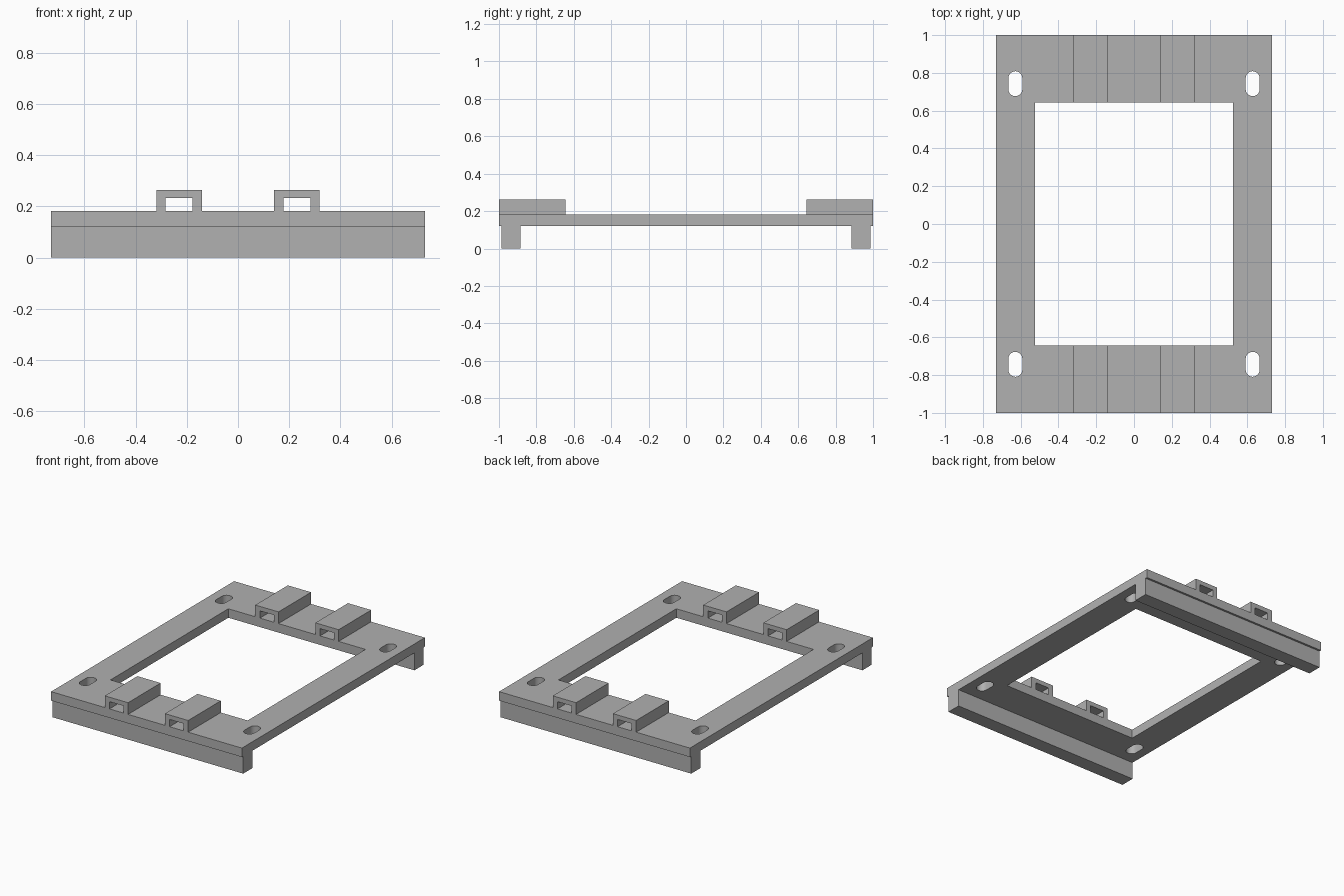
import bpy, bmesh, math
from mathutils import Vector

if "Cube" in bpy.data.objects:
    bpy.data.objects.remove(bpy.data.objects["Cube"])

grey = bpy.data.materials.new("plain grey")
grey.diffuse_color = (0.44, 0.44, 0.44, 1)
grey.use_nodes = True
grey.node_tree.nodes["Principled BSDF"].inputs["Base Color"].default_value = grey.diffuse_color


def extruded(name, loops, to_3d, depth):
    """Fill closed 2D outlines (later ones are holes) and extrude by a vector."""
    bm = bmesh.new()
    edges = []
    for loop in loops:
        vs = [bm.verts.new(to_3d(a, b)) for a, b in loop]
        edges += [bm.edges.new((vs[i - 1], vs[i])) for i in range(len(vs))]
    bmesh.ops.triangle_fill(bm, edges=edges, use_beauty=True, use_dissolve=False)
    out = bmesh.ops.extrude_face_region(bm, geom=bm.faces[:], use_keep_orig=True)
    bmesh.ops.translate(bm, vec=Vector(depth),
                        verts=[g for g in out["geom"] if isinstance(g, bmesh.types.BMVert)])
    bmesh.ops.recalc_face_normals(bm, faces=bm.faces[:])
    mesh = bpy.data.meshes.new(name)
    bm.to_mesh(mesh)
    bm.free()
    mesh.materials.append(grey)
    obj = bpy.data.objects.new(name, mesh)
    bpy.context.collection.objects.link(obj)
    bpy.context.view_layer.objects.active = obj
    bpy.ops.object.select_all(action='DESELECT')
    obj.select_set(True)
    bpy.ops.object.shade_smooth_by_angle(angle=math.radians(30))
    return obj


def rect(x0, x1, y0, y1):
    return [(x0, y0), (x1, y0), (x1, y1), (x0, y1)]


def slot(cx, cy, r=0.037, half=0.066, n=10):
    """Rounded slot, long in y."""
    pts = []
    for start, off in ((0, half - r), (math.pi, r - half)):
        for i in range(n + 1):
            a = start + math.pi * i / n
            pts.append((cx + r * math.cos(a), cy + off + r * math.sin(a)))
    return pts


# Frame plate with a large opening and four mounting slots
outlines = [rect(-0.73, 0.73, -1, 1), rect(-0.525, 0.525, -0.644, 0.644)]
outlines += [slot(sx * 0.628, sy * 0.743) for sx in (-1, 1) for sy in (-1, 1)]
extruded("frame_plate", outlines, lambda x, y: (x, y, 0.12), (0, 0, 0.062))

for end, sy in (("front", -1), ("back", 1)):
    # Rail under each end, set in slightly from the edge
    y0, y1 = sorted((sy * 0.885, sy * 0.986))
    extruded(end + "_rail", [rect(-0.73, 0.73, y0, y1)],
             lambda x, y: (x, y, 0), (0, 0, 0.12))
    # Two strap loops on each end
    for side, sx in (("left", -1), ("right", 1)):
        c = sx * 0.23
        profile = [(c - 0.089, 0.182), (c - 0.053, 0.182), (c - 0.053, 0.232),
                   (c + 0.053, 0.232), (c + 0.053, 0.182), (c + 0.089, 0.182),
                   (c + 0.089, 0.263), (c - 0.089, 0.263)]
        y = -1 if sy < 0 else 0.644
        extruded(f"{end}_{side}_strap_loop", [profile],
                 lambda a, b: (a, y, b), (0, 0.356, 0))
